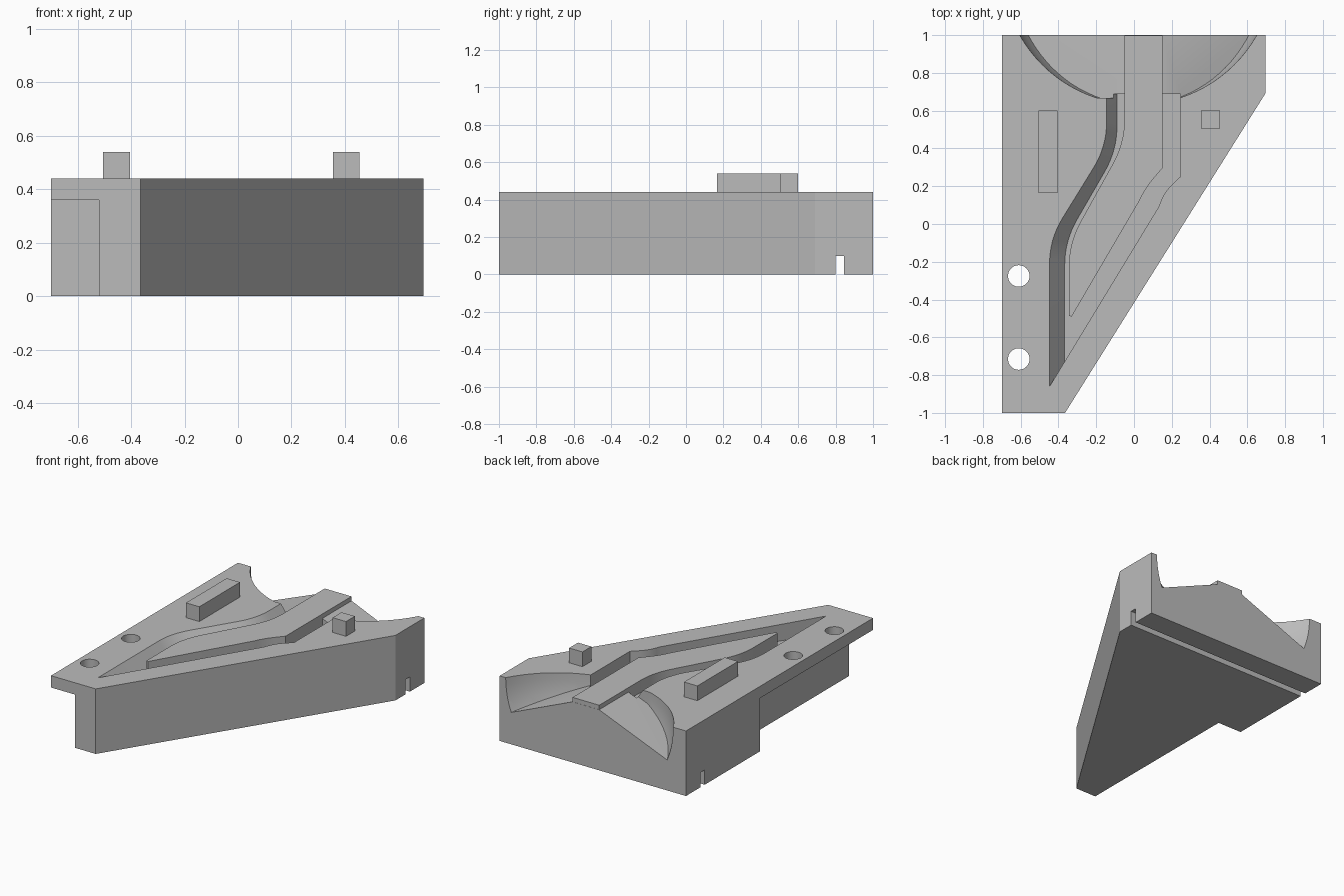
import bpy, bmesh, math
from mathutils import Vector

cube = bpy.data.objects.get("Cube")
if cube:
    bpy.data.objects.remove(cube, do_unlink=True)

grey = bpy.data.materials.new("light_grey")
grey.use_nodes = True
colour = (0.5, 0.5, 0.5, 1)
grey.diffuse_color = colour
grey.node_tree.nodes["Principled BSDF"].inputs["Base Color"].default_value = colour

TOP = 0.44
MOUTH = 0.667   # where the channels open into the bowl


def finish(name, bm):
    bmesh.ops.recalc_face_normals(bm, faces=bm.faces)
    mesh = bpy.data.meshes.new(name)
    bm.to_mesh(mesh)
    bm.free()
    mesh.materials.append(grey)
    obj = bpy.data.objects.new(name, mesh)
    bpy.context.collection.objects.link(obj)
    return obj


def loft(name, rings):
    """Closed solid through rings of equal point count."""
    bm = bmesh.new()
    loops = [[bm.verts.new(p) for p in ring] for ring in rings]
    n = len(loops[0])
    for a, b in zip(loops, loops[1:]):
        for i in range(n):
            j = (i + 1) % n
            bm.faces.new((a[i], a[j], b[j], b[i]))
    bm.faces.new(loops[0])
    bm.faces.new(loops[-1])
    return finish(name, bm)


def prism(name, outline, z0, z1):
    return loft(name, [[(x, y, z) for x, y in outline] for z in (z0, z1)])


def box(name, x0, x1, y0, y1, z0, z1):
    return prism(name, [(x0, y0), (x1, y0), (x1, y1), (x0, y1)], z0, z1)


def rounded(points, trim, steps=8):
    """Polyline whose inner corners are eased into curves."""
    pts = [Vector(p) for p in points]
    path = [pts[0]]
    for a, b, c in zip(pts, pts[1:], pts[2:]):
        start = b + (a - b).normalized() * trim
        end = b + (c - b).normalized() * trim
        for i in range(steps + 1):
            t = i / steps
            path.append(start * (1 - t) ** 2 + b * 2 * t * (1 - t) + end * t * t)
    return path + [pts[-1]]


def boolean(target, cutter, operation="DIFFERENCE"):
    mod = target.modifiers.new("cut", "BOOLEAN")
    mod.operation = operation
    mod.solver = "EXACT"
    mod.object = cutter
    bpy.context.view_layer.objects.active = target
    bpy.ops.object.modifier_apply(modifier=mod.name)
    bpy.data.objects.remove(cutter, do_unlink=True)


# Wedge-shaped block
body = prism("body", [(-0.7, -1), (-0.365, -1), (0.695, 0.69), (0.695, 1), (-0.7, 1)], 0, TOP)

# Underside recess that leaves the mounting flange, and the cross slot
boolean(body, box("recess_cutter", -0.8, -0.52, -1.1, 0.21, -0.1, 0.36))
boolean(body, box("slot_cutter", -0.8, 0.8, 0.8, 0.845, -0.1, 0.1))

# Mounting holes
for y in (-0.275, -0.715):
    ring = [(-0.61 + 0.057 * math.cos(a), y + 0.057 * math.sin(a))
            for a in (math.tau * i / 40 for i in range(40))]
    boolean(body, prism("hole_cutter", ring, 0.2, 0.6))

# Channel with a sloping left bank and a floor that ramps down to the front
left_rim = rounded([(-0.145, MOUTH + 0.02), (-0.145, 0.41), (-0.447, -0.08), (-0.447, -0.86)], 0.13)
left_foot = rounded([(-0.09, MOUTH + 0.02), (-0.09, 0.39), (-0.367, -0.09), (-0.367, -0.73)], 0.13)
right_rim = rounded([(0.13, 0.09), (0.16, 0.17), (0.245, 0.25)], 0.06)
right_rim += [Vector((0.245, MOUTH + 0.02))]


def floor_z(y):
    return TOP - 0.08 - (MOUTH - y) * 0.025


rim = left_rim + right_rim
foot = left_foot + right_rim
boolean(body, loft("channel_cutter", [
    [(p.x, p.y, floor_z(p.y)) for p in foot],
    [(p.x, p.y, TOP) for p in rim],
    [(p.x, p.y, TOP + 0.1) for p in rim]]))

# Round bowl at the back whose floor falls away to both sides
bm = bmesh.new()
bmesh.ops.create_uvsphere(bm, u_segments=96, v_segments=48, radius=0.72)
bmesh.ops.translate(bm, verts=bm.verts, vec=(0.0225, 1.353, TOP))
bowl = finish("bowl_cutter", bm)
profile = [(-0.9, 0.07), (-0.05, 0.41), (0.15, 0.41), (1, 0.05), (1, 0.6), (-0.9, 0.6)]
boolean(bowl, loft("bowl_limit", [[(x, y, z) for x, z in profile] for y in (MOUTH, 1.2)]), "INTERSECT")
boolean(body, bowl)

# Curved divider rail between the two channels
rail_left = rounded([(-0.05, 0.999), (-0.05, 0.43), (-0.345, -0.1), (-0.345, -0.485)], 0.13)
rail_right = rounded([(-0.33, -0.49), (0.035, 0.13), (0.15, 0.3)], 0.0)[:1]
rail_right += rounded([(0, 0.06), (0.06, 0.19), (0.15, 0.295)], 0.07)[1:]
rail_right += [Vector((0.15, 0.999))]
rail = prism("divider_rail", [(p.x, p.y) for p in rail_left + rail_right], 0.3, TOP)

# Locating pegs on the top
long_peg = box("long_peg", -0.505, -0.405, 0.165, 0.6, TOP - 0.01, 0.54)
short_peg = box("short_peg", 0.355, 0.455, 0.505, 0.6, TOP - 0.01, 0.54)

# Smooth the curved walls, keep the edges sharp
bpy.ops.object.select_all(action="DESELECT")
for obj in (body, rail):
    obj.select_set(True)
bpy.context.view_layer.objects.active = body
bpy.ops.object.shade_smooth_by_angle(angle=math.radians(25))
